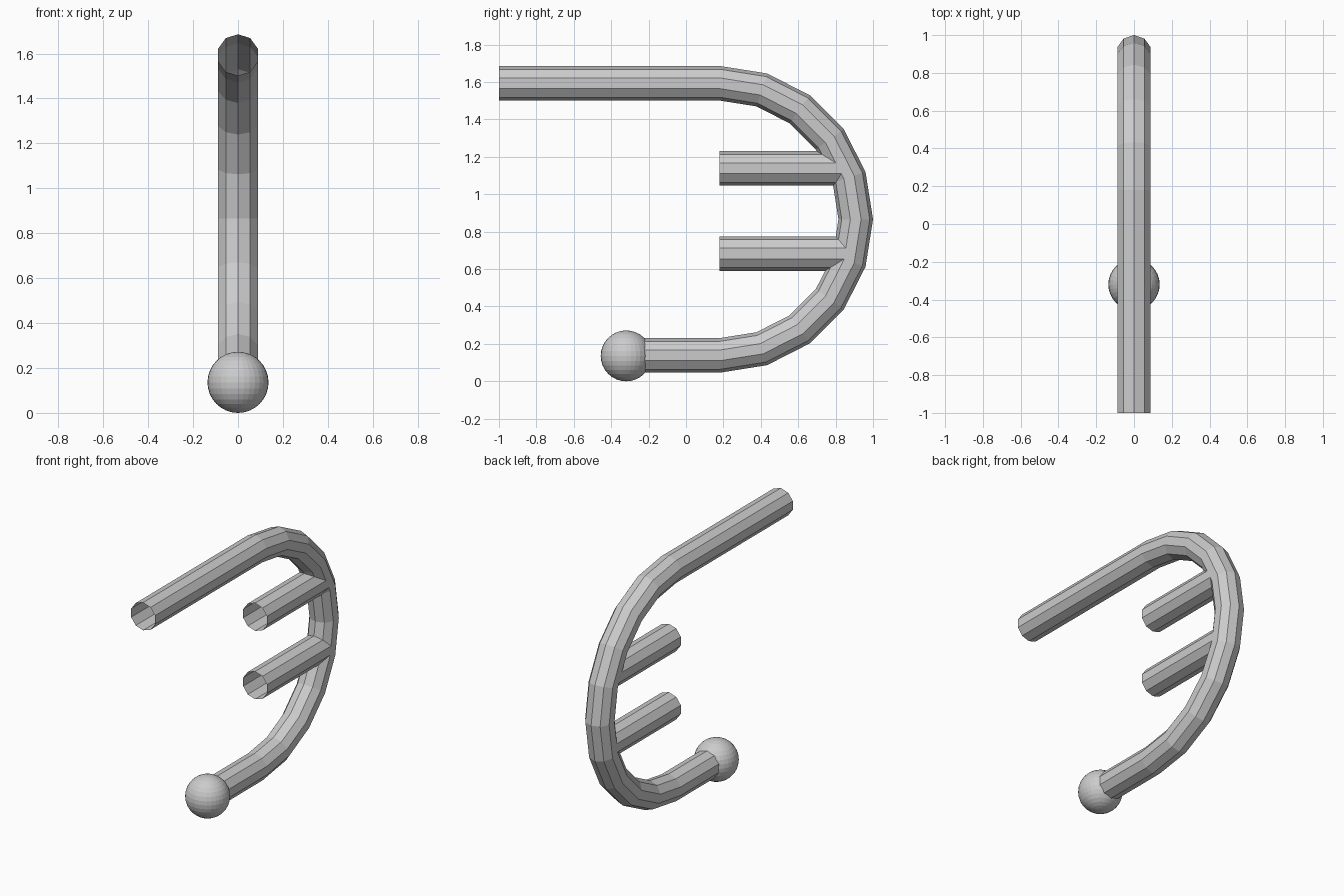
import bpy, bmesh
from math import sin, cos, pi, radians

if "Cube" in bpy.data.objects:
    bpy.data.objects.remove(bpy.data.objects["Cube"])

R = 0.0925            # tube radius
SIDES = 10
BEND, MID_Z, START_Y = 0.7275, 0.866, 0.18


def tube(name, path):
    """Open ten-sided tube; path holds (y, z, normal_y, normal_z) stations."""
    bm = bmesh.new()
    rings = []
    for y, z, ny, nz in path:
        ring = []
        for i in range(SIDES):
            a = pi / 2 + 2 * pi * i / SIDES
            u, v = R * cos(a), R * sin(a)
            ring.append(bm.verts.new((u, y + ny * v, z + nz * v)))
        rings.append(ring)
    for a, b in zip(rings, rings[1:]):
        for i in range(SIDES):
            j = (i + 1) % SIDES
            bm.faces.new((a[i], b[i], b[j], a[j]))
    bmesh.ops.recalc_face_normals(bm, faces=bm.faces)
    mesh = bpy.data.meshes.new(name)
    bm.to_mesh(mesh)
    bm.free()
    obj = bpy.data.objects.new(name, mesh)
    bpy.context.collection.objects.link(obj)
    return obj


# Main hook: long top arm, half-circle bend in 18 degree steps, short lower arm
path = [(-1, MID_Z + BEND, 0, 1)]
for k in range(11):
    t = radians(18 * k)
    path.append((START_Y + BEND * sin(t), MID_Z + BEND * cos(t), sin(t), cos(t)))
path.append((-0.25, MID_Z - BEND, 0, -1))
tube("main_hook", path)

# Two inner prongs running forward from the bend
for name, z, end in (("upper_prong", 1.139, 0.85), ("lower_prong", 0.683, 0.865)):
    tube(name, [(START_Y, z, 0, 1), (end, z, 0, 1)])

# Ball on the end of the lower arm
bpy.ops.mesh.primitive_uv_sphere_add(segments=32, ring_count=16, radius=0.136,
                                     location=(0, -0.32, 0.136))
bpy.context.object.name = "end_ball"
